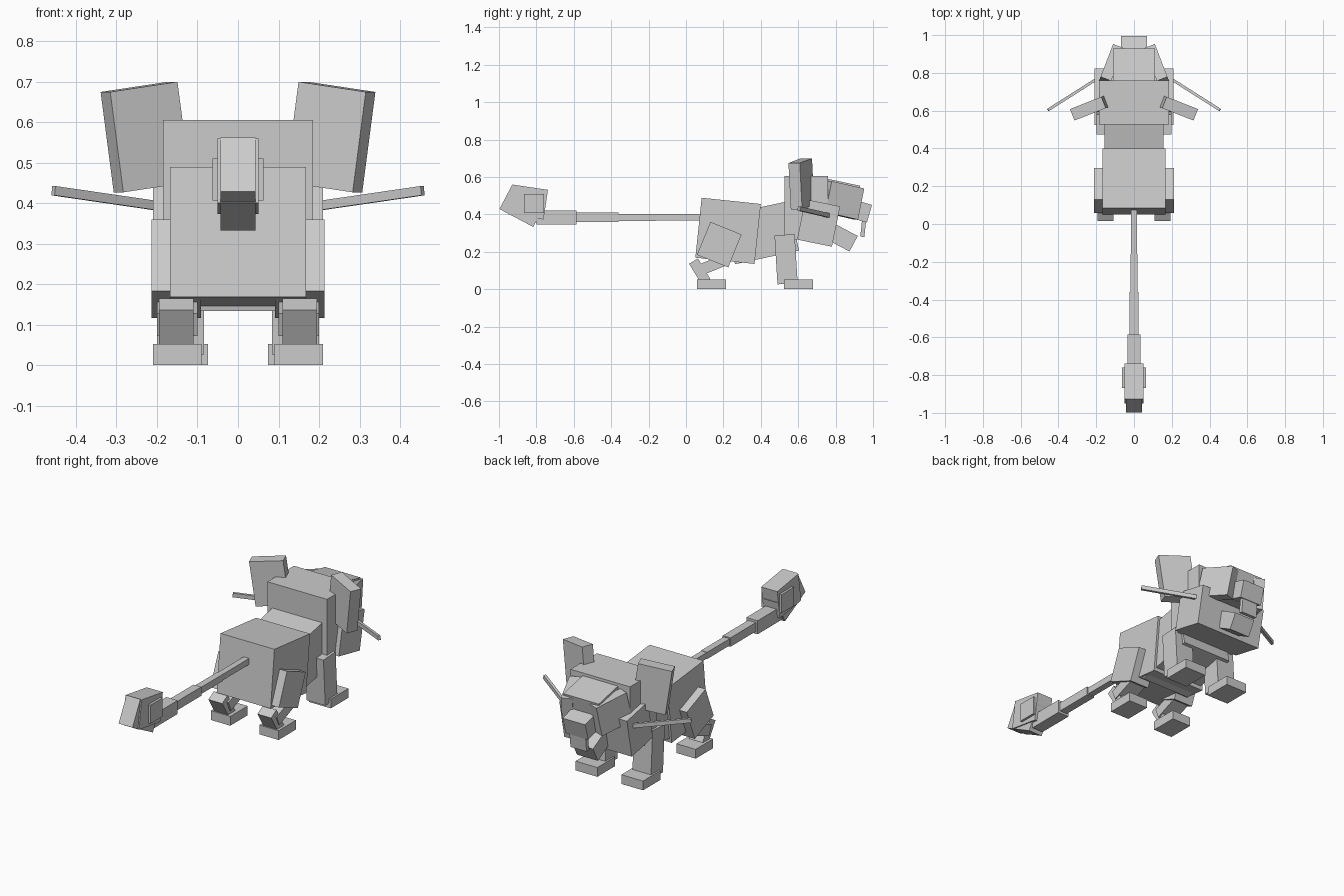
import bpy
from math import radians, atan2, hypot

cube = bpy.data.objects.get("Cube")
if cube:
    bpy.data.objects.remove(cube, do_unlink=True)

grey = bpy.data.materials.new("plain grey")
grey.use_nodes = True
colour = (0.6, 0.6, 0.6, 1)
grey.diffuse_color = colour
grey.node_tree.nodes["Principled BSDF"].inputs["Base Color"].default_value = colour


def box(name, centre, size, pitch=0, roll=0, yaw=0):
    """Flat-sided block; angles in degrees about x, y and z."""
    bpy.ops.mesh.primitive_cube_add(size=1, location=centre)
    ob = bpy.context.object
    ob.name = name
    ob.scale = size
    ob.rotation_euler = (radians(pitch), radians(roll), radians(yaw))
    ob.data.materials.append(grey)
    return ob


def pair(name, centre, size, pitch=0, roll=0, yaw=0):
    """The same block on both sides of the body."""
    x, y, z = centre
    for side, s in (("left", 1), ("right", -1)):
        box(f"{side}_{name}", (s * x, y, z), size, pitch, s * roll, s * yaw)


def limb_pair(name, x, width, thick, start, end):
    """Block running between two (y, z) points on both sides."""
    dy, dz = end[0] - start[0], end[1] - start[1]
    mid = (x, (start[0] + end[0]) / 2, (start[1] + end[1]) / 2)
    pair(name, mid, (width, hypot(dy, dz), thick),
         pitch=atan2(dz, dy) * 180 / 3.14159)


# Body
box("hips", (0, 0.225, 0.312), (0.335, 0.318, 0.322), pitch=-6)
box("chest", (0, 0.405, 0.302), (0.31, 0.35, 0.27), pitch=12)

# Head
box("head", (0, 0.643, 0.435), (0.37, 0.235, 0.34))
box("cheeks", (0, 0.709, 0.354), (0.42, 0.19, 0.22), pitch=-11.5)
box("muzzle", (0, 0.804, 0.488), (0.22, 0.22, 0.18), pitch=-12)
pair("muzzle_side", (0.122, 0.839, 0.475), (0.06, 0.19, 0.17), pitch=-12, yaw=21)
box("nose", (0, 0.923, 0.42), (0.14, 0.12, 0.098), pitch=-16)
box("front_teeth", (0, 0.948, 0.33), (0.1, 0.022, 0.1), pitch=-6)
box("lower_jaw", (0, 0.83, 0.278), (0.13, 0.15, 0.094), pitch=-28)
pair("ear", (0.228, 0.617, 0.563), (0.18, 0.065, 0.25), roll=8, yaw=-21.5)
pair("whisker", (0.313, 0.694, 0.41), (0.34, 0.015, 0.023), roll=-7, yaw=-32.4)

# Front legs
pair("front_leg", (0.142, 0.535, 0.16), (0.115, 0.108, 0.262), pitch=3.5)
pair("front_foot", (0.142, 0.602, 0.026), (0.135, 0.156, 0.052))

# Hind legs
pair("thigh", (0.152, 0.178, 0.238), (0.122, 0.18, 0.19), pitch=-22)
limb_pair("shin", 0.15, 0.1, 0.06, (0.21, 0.157), (0.07, 0.1))
limb_pair("ankle", 0.152, 0.085, 0.055, (0.04, 0.15), (0.107, 0.04))
pair("hind_foot", (0.15, 0.137, 0.026), (0.12, 0.154, 0.052))

# Tail: sections that thicken towards the tip (front y, back y, width, height)
tail = ((0.1, -0.18, 0.034, 0.034), (-0.16, -0.37, 0.038, 0.038),
        (-0.36, -0.59, 0.048, 0.05), (-0.585, -0.8, 0.07, 0.076))
for i, (front, back, width, height) in enumerate(tail, 1):
    box(f"tail_section_{i}", (0, (front + back) / 2, 0.384), (width, front - back, height))

# Tail club
box("tail_club", (0, -0.844, 0.466), (0.1, 0.19, 0.16), pitch=-8.5)
box("tail_tip", (0, -0.872, 0.447), (0.086, 0.205, 0.15), pitch=-28)
box("tail_club_plates", (0, -0.813, 0.458), (0.126, 0.108, 0.104))
